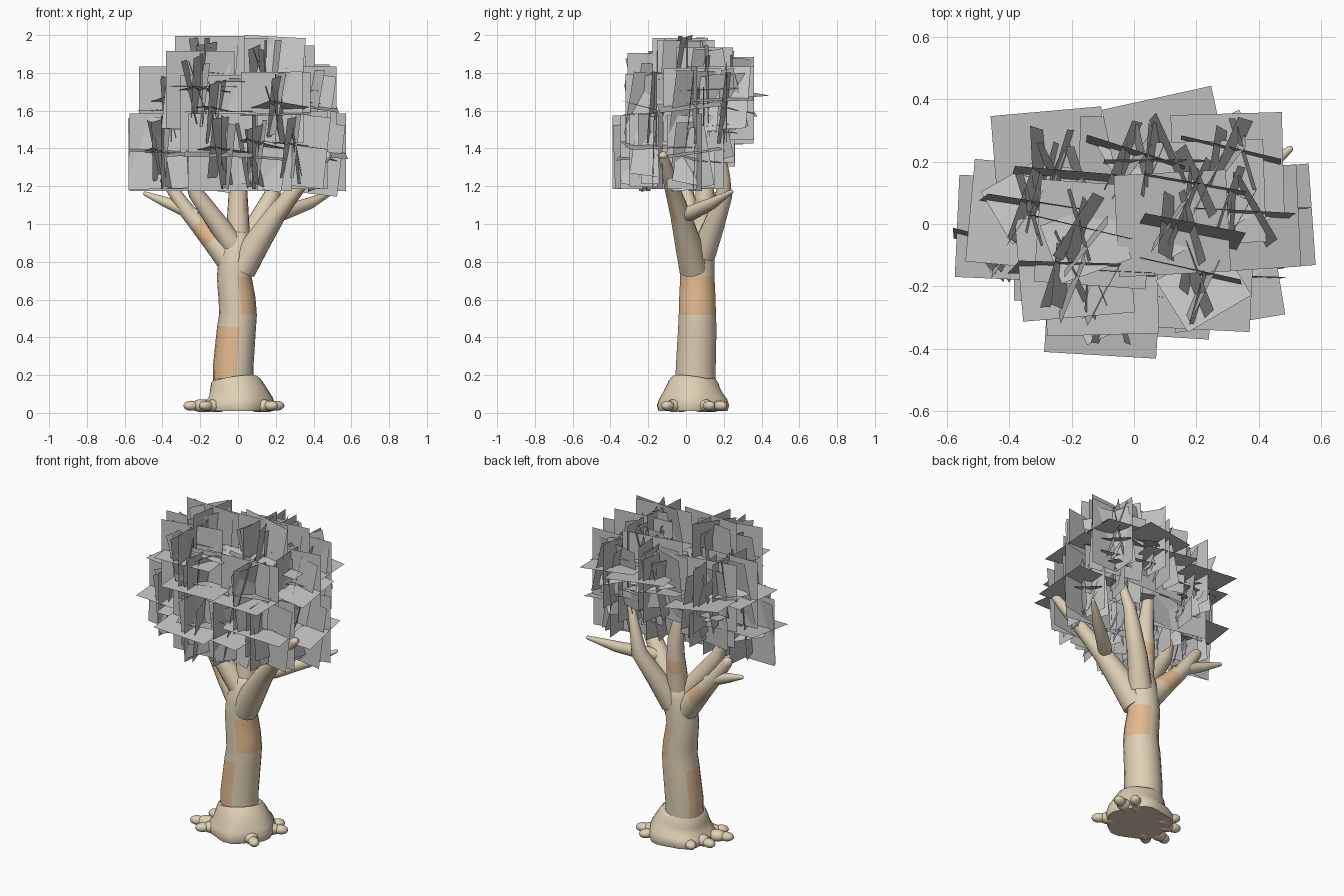
import bpy, bmesh, math, random
from mathutils import Vector, Matrix, Euler

random.seed(7)
if "Cube" in bpy.data.objects:
    bpy.data.objects.remove(bpy.data.objects["Cube"])


def material(name, rgb):
    m = bpy.data.materials.new(name)
    m.use_nodes = True
    m.diffuse_color = (*rgb, 1)
    m.node_tree.nodes["Principled BSDF"].inputs["Base Color"].default_value = (*rgb, 1)
    return m


BARK = material("pale bark", (0.74, 0.63, 0.46))
PATCH = material("orange bark", (0.76, 0.49, 0.28))
LEAF = material("grey leaf", (0.56, 0.56, 0.56))


def finish(name, bm, mats, smooth=True):
    mesh = bpy.data.meshes.new(name)
    bm.to_mesh(mesh)
    bm.free()
    ob = bpy.data.objects.new(name, mesh)
    bpy.context.collection.objects.link(ob)
    for m in mats:
        mesh.materials.append(m)
    if smooth:
        bpy.ops.object.select_all(action='DESELECT')
        ob.select_set(True)
        bpy.context.view_layer.objects.active = ob
        bpy.ops.object.shade_smooth_by_angle(angle=math.radians(50))
    return ob


def tube(name, path, patch=None, sides=18):
    """Round limb through (x, y, z, radius) points with a domed tip."""
    pts = [Vector(p[:3]) for p in path]
    radii = [p[3] for p in path]
    # domed tip
    d, r = (pts[-1] - pts[-2]).normalized(), radii[-1]
    end = pts[-1]
    for a in (35, 65, 85):
        pts.append(end + d * r * math.sin(math.radians(a)))
        radii.append(r * math.cos(math.radians(a)))
    bm = bmesh.new()
    rings = []
    for i, p in enumerate(pts):
        t = pts[min(i + 1, len(pts) - 1)] - pts[max(i - 1, 0)]
        q = Vector((0, 0, 1)).rotation_difference(t)
        ring = []
        for k in range(sides):
            a = math.tau * k / sides
            ring.append(bm.verts.new(p + q @ Vector((math.cos(a), math.sin(a), 0)) * radii[i]))
        rings.append(ring)
    for lo, hi in zip(rings, rings[1:]):
        for k in range(sides):
            n = (k + 1) % sides
            bm.faces.new((lo[k], lo[n], hi[n], hi[k]))
    bm.faces.new(rings[0][::-1])
    bm.faces.new(rings[-1])
    bm.normal_update()
    if patch:
        for f in bm.faces:
            f.material_index = int(patch(f.calc_center_median(), f.normal))
    return finish(name, bm, [BARK, PATCH])


# Trunk with two worn bark patches
def trunk_patch(c, n):
    low = 0.17 < c.z < 0.45 and n.x < 0.1 and n.y < 0.75
    mid = 0.52 < c.z < 0.72 and n.x > 0.3
    return low or mid


tube("trunk", [(-0.02, 0.05, 0.05, 0.11), (-0.025, 0.05, 0.17, 0.108),
               (-0.025, 0.052, 0.25, 0.107), (-0.008, 0.06, 0.45, 0.103),
               (0, 0.06, 0.52, 0.1), (-0.005, 0.06, 0.6, 0.098),
               (-0.02, 0.06, 0.72, 0.092), (-0.01, 0.06, 0.82, 0.092),
               (0, 0.07, 0.9, 0.078)], trunk_patch)

# Main boughs and their side branches
tube("left_bough", [(0.02, 0.04, 0.76, 0.076), (0.1, 0.01, 0.9, 0.07), (0.2, -0.03, 1.05, 0.054),
                    (0.33, -0.08, 1.21, 0.038), (0.47, -0.12, 1.36, 0.025)],
     lambda c, n: 1.05 < c.z < 1.21 and n.x > 0.4 and n.y < -0.15)
tube("left_side_branch", [(0.2, -0.01, 1.05, 0.037), (0.24, 0.03, 1.06, 0.04),
                          (0.38, 0.14, 1.11, 0.031), (0.5, 0.24, 1.17, 0.011)])
tube("right_bough", [(-0.02, 0.06, 0.78, 0.075), (-0.13, 0.08, 0.91, 0.06),
                     (-0.21, 0.1, 1.0, 0.048), (-0.27, 0.11, 1.07, 0.042), (-0.36, 0.11, 1.2, 0.03)],
     lambda c, n: 0.91 < c.z < 1.0)
tube("right_side_branch", [(-0.22, 0.1, 1.04, 0.036), (-0.27, 0.11, 1.07, 0.036),
                           (-0.38, 0.13, 1.115, 0.028), (-0.49, 0.16, 1.16, 0.012)])
tube("back_bough", [(0.03, 0.09, 0.84, 0.068), (0.1, 0.15, 1.0, 0.056),
                    (0.18, 0.2, 1.15, 0.045), (0.2, 0.2, 1.25, 0.034), (0.25, 0.18, 1.42, 0.02)])
tube("inner_bough", [(-0.02, 0.05, 0.88, 0.062), (-0.12, 0.03, 1.02, 0.052),
                     (-0.22, 0, 1.16, 0.042), (-0.3, -0.02, 1.4, 0.025)])
tube("centre_bough", [(0, 0.07, 0.85, 0.065), (0, 0.09, 1.05, 0.057), (0, 0.1, 1.13, 0.052),
                      (0, 0.1, 1.24, 0.046), (-0.05, 0.08, 1.55, 0.025)],
     lambda c, n: 1.05 < c.z < 1.13 and (n.x > 0.4 or n.y > 0.2))

# Flared root base with a narrow collar round the trunk
base = tube("root_base", [(0, 0.04, 0.01, 0.18), (0, 0.04, 0.04, 0.19), (0, 0.04, 0.07, 0.18),
                          (-0.005, 0.04, 0.11, 0.155), (-0.015, 0.045, 0.15, 0.138),
                          (-0.02, 0.05, 0.175, 0.124), (-0.02, 0.05, 0.183, 0.105),
                          (-0.02, 0.05, 0.185, 0.02)], sides=24)
for v in base.data.vertices:
    a = math.atan2(v.co.y - 0.04, v.co.x)
    k = 1 + 0.06 * math.cos(5 * a + 0.6) * max(0, 1 - v.co.z / 0.15)
    v.co.x *= k
    v.co.y = 0.04 + (v.co.y - 0.04) * k
    v.co.z = max(v.co.z, 0)


# Knobbly root toes
def toe(index, angle, reach):
    bm = bmesh.new()
    for dist, size in ((reach - 0.055, 0.04), (reach, 0.031)):
        m = (Matrix.Translation((0, 0.04, 0.038)) @ Matrix.Rotation(math.radians(angle), 4, 'Z')
             @ Matrix.Translation((dist, 0, 0)) @ Matrix.Diagonal((1.4, 1, 0.85, 1)))
        bmesh.ops.create_uvsphere(bm, u_segments=14, v_segments=8, radius=size, matrix=m)
    finish(f"root_toe_{index}", bm, [BARK])


for i, (angle, reach) in enumerate(((-38, 0.22), (22, 0.22), (45, 0.2), (140, 0.19),
                                    (168, 0.22), (198, 0.26), (220, 0.22))):
    toe(i + 1, angle, reach)


# Foliage clumps of crossed flat cards
# each card: width, height, tilt about x, tilt about y, turn about z
CARDS = [(0.37, 0.41, 90, 0, 3), (0.33, 0.38, 85, 3, -10), (0.3, 0.39, 90, 0, 86),
         (0.24, 0.34, 79, 0, 68), (0.24, 0.34, 99, 0, 110), (0.2, 0.3, 76, 8, 80),
         (0.22, 0.32, 96, -8, 58), (0.36, 0.33, 4, 4, 0), (0.24, 0.2, -8, 10, 30)]


def clump(index, centre):
    bm = bmesh.new()
    turn = random.uniform(-9, 9)
    for w, h, tx, ty, tz in CARDS:
        upright = tx == 90
        wobble = 0 if upright else 5
        rot = Euler([math.radians(t + random.uniform(-wobble, wobble)) for t in (tx, ty, tz + turn)])
        shift = Vector([random.uniform(-0.035, 0.035) for _ in range(3)])
        if upright:
            shift *= 0
        m = (Matrix.Translation(Vector(centre) + shift) @ rot.to_matrix().to_4x4()
             @ Matrix.Diagonal((w, h, 1, 1)))
        bmesh.ops.create_grid(bm, x_segments=1, y_segments=1, size=0.5, matrix=m)
    finish(f"leaf_clump_{index}", bm, [LEAF], smooth=False)


clumps = [(-0.39, -0.04, 1.38), (-0.08, -0.24, 1.38), (0.39, 0.05, 1.38), (0.29, -0.15, 1.39),
          (0.1, -0.2, 1.38), (-0.2, -0.05, 1.39), (0.14, 0, 1.4),
          (-0.34, 0.06, 1.63), (-0.12, -0.17, 1.58), (0.2, -0.17, 1.6), (0.34, 0.03, 1.63),
          (0.02, 0.21, 1.62), (0.3, 0.21, 1.64), (-0.26, 0.17, 1.62), (0.08, 0.21, 1.69),
          (-0.22, 0.11, 1.5), (0.25, 0.11, 1.52),
          (-0.15, -0.03, 1.79), (0.15, 0, 1.78), (-0.2, -0.16, 1.71), (0.22, 0.1, 1.74)]
for i, centre in enumerate(clumps):
    clump(i + 1, centre)
